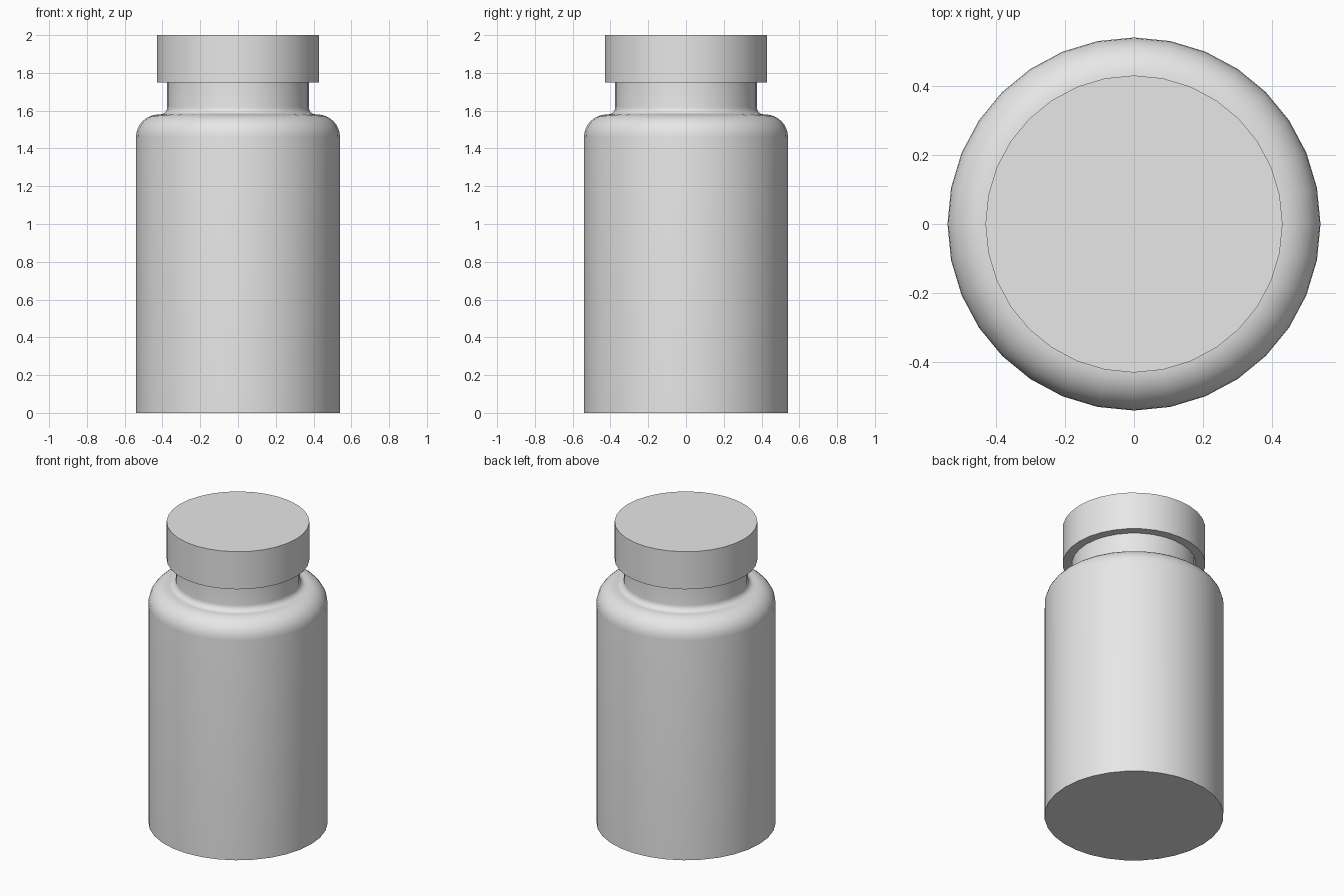
import bpy, bmesh, math

if "Cube" in bpy.data.objects:
    bpy.data.objects.remove(bpy.data.objects["Cube"], do_unlink=True)

SEGMENTS = 32

grey = bpy.data.materials.new("light_grey")
grey.use_nodes = True
grey.diffuse_color = (0.8, 0.8, 0.8, 1)
grey.node_tree.nodes["Principled BSDF"].inputs["Base Color"].default_value = (0.8, 0.8, 0.8, 1)


def arc(cx, cz, r, start, end, steps):
    """Points of an arc in the profile plane, angles in degrees."""
    angles = [math.radians(start + (end - start) * i / steps) for i in range(steps + 1)]
    return [(cx + r * math.cos(a), cz + r * math.sin(a)) for a in angles]


def lathe(name, profile):
    """Turn a (radius, height) profile about z and cap both ends."""
    bm = bmesh.new()
    rings = []
    for r, z in profile:
        rings.append([bm.verts.new((r * math.cos(math.tau * i / SEGMENTS),
                                    r * math.sin(math.tau * i / SEGMENTS), z))
                      for i in range(SEGMENTS)])
    for low, high in zip(rings, rings[1:]):
        for i in range(SEGMENTS):
            j = (i + 1) % SEGMENTS
            bm.faces.new((low[i], low[j], high[j], high[i]))
    bm.faces.new(rings[0][::-1])
    bm.faces.new(rings[-1])
    mesh = bpy.data.meshes.new(name)
    bm.to_mesh(mesh)
    bm.free()
    mesh.materials.append(grey)
    obj = bpy.data.objects.new(name, mesh)
    bpy.context.collection.objects.link(obj)
    bpy.ops.object.select_all(action='DESELECT')
    obj.select_set(True)
    bpy.context.view_layer.objects.active = obj
    bpy.ops.object.shade_smooth_by_angle(angle=math.radians(35))
    return obj


# Bottle: straight wall, rounded shoulder, small fillet into the neck
shoulder = arc(0.42, 1.46, 0.12, 0, 90, 8)
fillet = arc(0.413, 1.618, 0.038, 270, 180, 5)
lathe("bottle", [(0.54, 0)] + shoulder + fillet + [(0.375, 1.76)])

# Cap: plain overhanging disc
lathe("cap", [(0.43, 1.75), (0.43, 2.0)])
